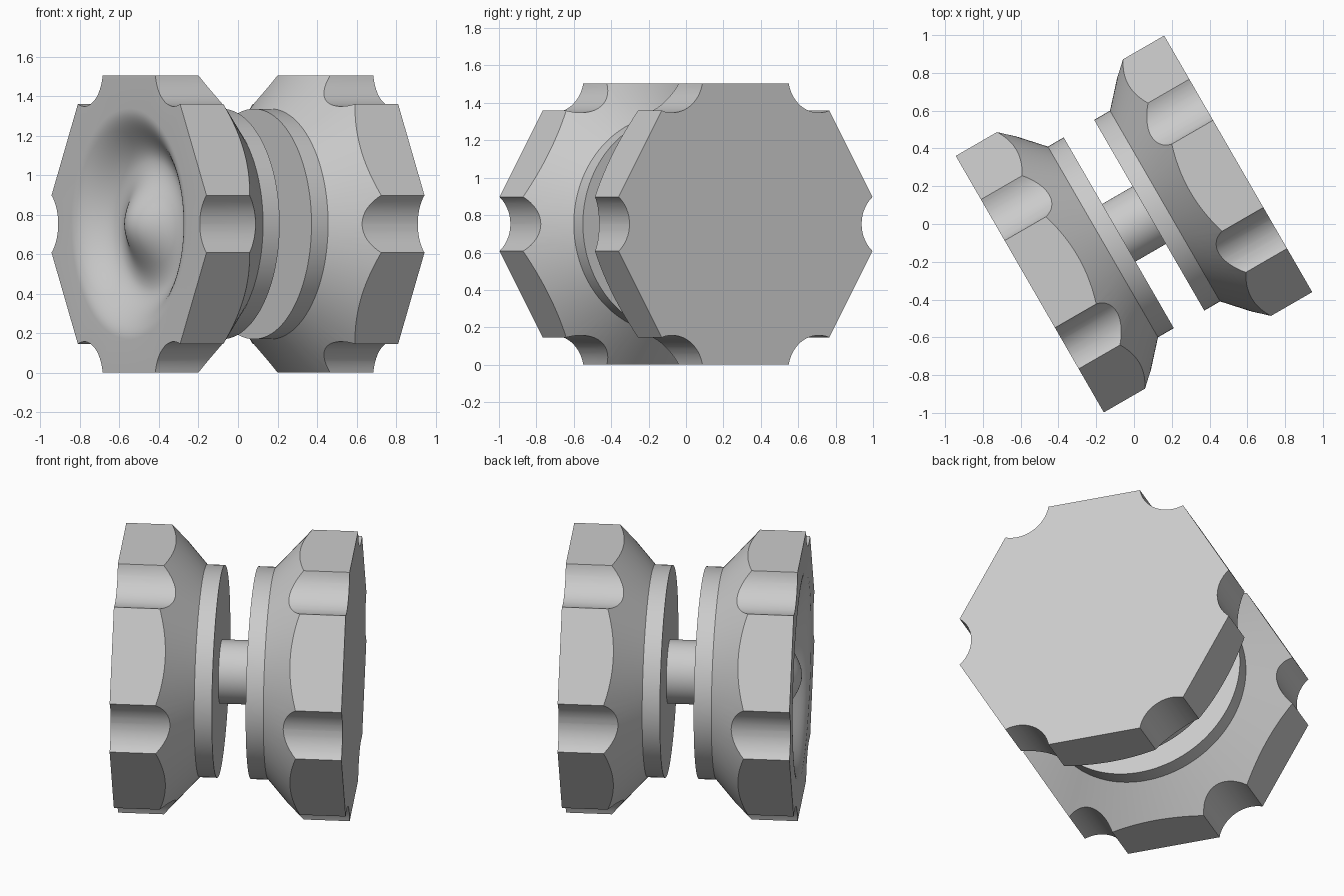
import bpy, bmesh
from math import pi, sin, cos, radians, atan2, sqrt
from mathutils import Matrix, Vector

if "Cube" in bpy.data.objects:
    bpy.data.objects.remove(bpy.data.objects["Cube"])

HEIGHT = 0.7525          # centre height, also the hexagon apothem
CORNER = HEIGHT / cos(pi / 6)
FACE = 0.637             # distance of the outer faces along the axle
TURN = radians(30)       # heading of the axle

grey = bpy.data.materials.new("plain grey")
grey.use_nodes = True
grey.diffuse_color = (0.6, 0.6, 0.6, 1)
grey.node_tree.nodes["Principled BSDF"].inputs["Base Color"].default_value = (0.6, 0.6, 0.6, 1)


def make_object(name, bm):
    bmesh.ops.recalc_face_normals(bm, faces=bm.faces)
    mesh = bpy.data.meshes.new(name)
    bm.to_mesh(mesh)
    bm.free()
    mesh.materials.append(grey)
    obj = bpy.data.objects.new(name, mesh)
    bpy.context.collection.objects.link(obj)
    return obj


def lathe(name, profile, steps=128):
    """Revolve (axial, radius) points around the x axis."""
    bm = bmesh.new()
    verts = [bm.verts.new((a, 0, r)) for a, r in profile]
    edges = [bm.edges.new(pair) for pair in zip(verts, verts[1:])]
    bmesh.ops.spin(bm, geom=verts + edges, cent=(0, 0, 0), axis=(1, 0, 0),
                   angle=2 * pi, steps=steps, use_merge=True)
    bmesh.ops.remove_doubles(bm, verts=bm.verts, dist=1e-5)
    return make_object(name, bm)


def smooth(obj):
    obj.data.polygons.foreach_set("use_smooth", [True] * len(obj.data.polygons))
    obj.data.set_sharp_from_angle(angle=radians(20))


def notched_prism():
    """Hexagonal prism with a round scoop out of every corner."""
    centre, edge_r, half = 0.906, 0.784, 0.145
    radius = sqrt((centre - edge_r) ** 2 + half ** 2)
    sweep = atan2(half, centre - edge_r)
    bm = bmesh.new()
    outline = []
    for k in range(6):
        spin = Matrix.Rotation(k * pi / 3, 3, 'X')
        for i in range(17):
            b = sweep * (i / 8 - 1)
            p = Vector((0, centre - radius * cos(b), radius * sin(b)))
            outline.append(bm.verts.new(spin @ p + Vector((-0.2, 0, 0))))
    face = bm.faces.new(outline)
    ext = bmesh.ops.extrude_face_region(bm, geom=[face])
    bmesh.ops.translate(bm, vec=(1.2, 0, 0),
                        verts=[v for v in ext["geom"] if isinstance(v, bmesh.types.BMVert)])
    return make_object("prism_cutter", bm)


def knob(name, heading, dished):
    # collar, flared cone and outer rim
    profile = [(0.093, 0), (0.093, 0.583), (0.19, 0.583), (0.523, 0.95), (FACE, 0.95)]
    if dished:
        # ring-shaped trough around a low central dome
        mid, rim, depth = 0.32, 0.585, 0.135
        for i in range(32):
            u = 2 - i / 16
            r = mid + (rim - mid) * (u - 1) if u > 1 else mid * u
            profile.append((FACE - depth * (1 - cos(pi * u)) / 2, r))
    profile.append((FACE, 0))
    obj = lathe(name, profile)
    cutter = notched_prism()
    mod = obj.modifiers.new("hexagon", 'BOOLEAN')
    mod.operation, mod.solver, mod.object = 'INTERSECT', 'EXACT', cutter
    bpy.context.view_layer.update()
    graph = bpy.context.evaluated_depsgraph_get()
    mesh = bpy.data.meshes.new_from_object(obj.evaluated_get(graph))
    obj.modifiers.clear()
    obj.data = mesh
    bpy.data.objects.remove(cutter)
    mesh.materials.clear()
    mesh.materials.append(grey)
    smooth(obj)
    obj.matrix_world = Matrix.Translation((0, 0, HEIGHT)) @ Matrix.Rotation(heading, 4, 'Z')


knob("plain_knob", TURN, False)
knob("dished_knob", TURN + pi, True)

# axle joining the two knobs
axle = lathe("axle", [(-0.12, 0), (-0.12, 0.176), (0.12, 0.176), (0.12, 0)], 64)
smooth(axle)
axle.matrix_world = Matrix.Translation((0, 0, HEIGHT)) @ Matrix.Rotation(TURN, 4, 'Z')
